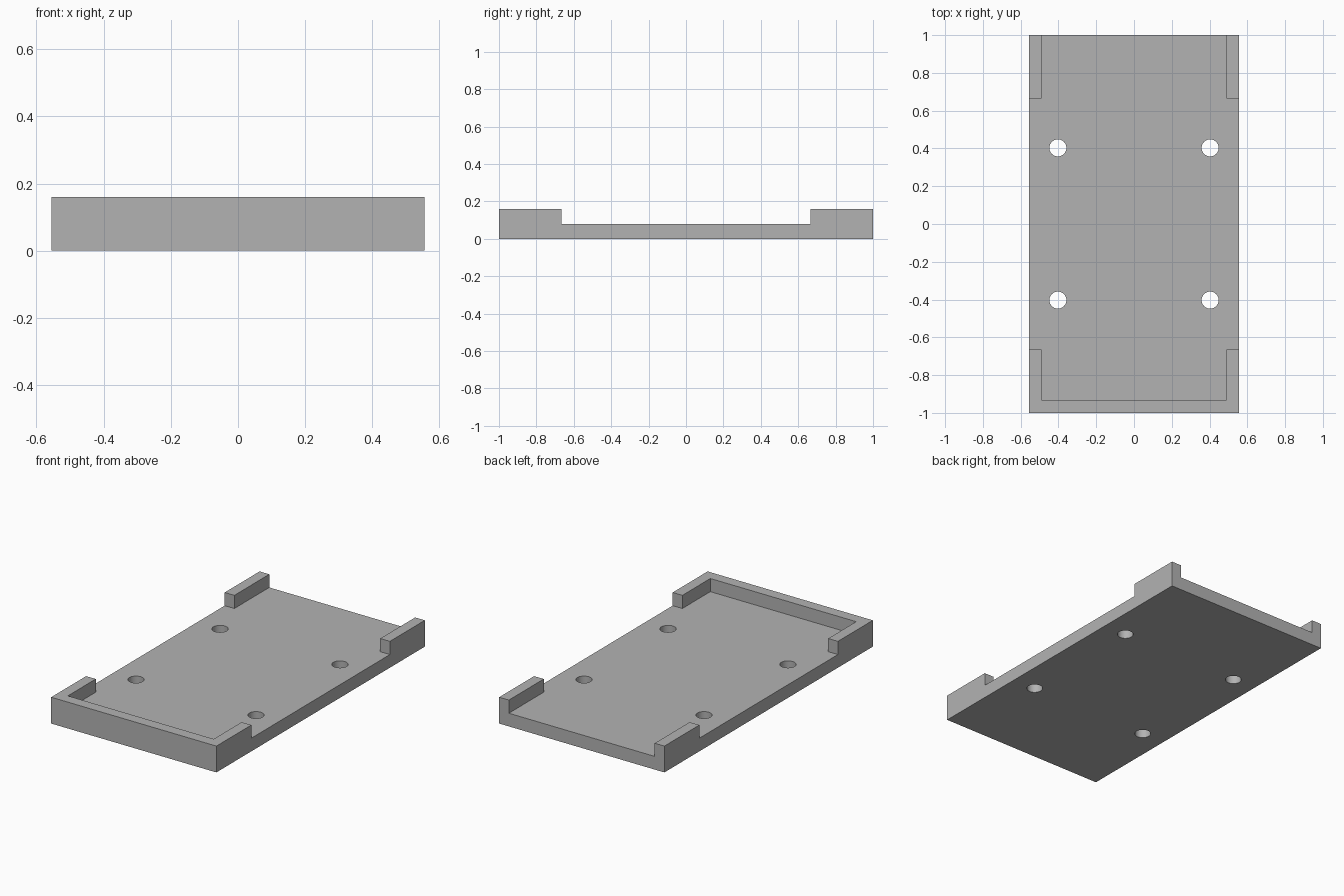
import bpy
import bmesh
from math import radians

cube = bpy.data.objects.get("Cube")
if cube:
    bpy.data.objects.remove(cube, do_unlink=True)

HALF_W, HALF_L, HEIGHT = 0.555, 1.0, 0.16
FLOOR = 0.08
INNER_X, INNER_FRONT = 0.49, -0.933
RAIL_END = 0.665
HOLE_POS, HOLE_R = 0.403, 0.045

grey = bpy.data.materials.new("plain grey")
grey.use_nodes = True
colour = (0.45, 0.45, 0.45, 1)
grey.diffuse_color = colour
grey.node_tree.nodes["Principled BSDF"].inputs["Base Color"].default_value = colour


def prism(name, outline, z0, z1):
    """Extrude a counter-clockwise outline from z0 to z1."""
    bm = bmesh.new()
    face = bm.faces.new([bm.verts.new((x, y, z0)) for x, y in outline])
    top = bmesh.ops.extrude_face_region(bm, geom=[face])["geom"]
    verts = [v for v in top if isinstance(v, bmesh.types.BMVert)]
    bmesh.ops.translate(bm, verts=verts, vec=(0, 0, z1 - z0))
    bmesh.ops.recalc_face_normals(bm, faces=bm.faces)
    mesh = bpy.data.meshes.new(name)
    bm.to_mesh(mesh)
    bm.free()
    mesh.materials.append(grey)
    obj = bpy.data.objects.new(name, mesh)
    bpy.context.collection.objects.link(obj)
    return obj


def cut(target, cutter):
    """Subtract the cutter from the target, then discard it."""
    cutter.hide_render = True
    mod = target.modifiers.new("cut", "BOOLEAN")
    mod.operation = "DIFFERENCE"
    mod.solver = "EXACT"
    mod.object = cutter
    bpy.ops.object.select_all(action="DESELECT")
    bpy.context.view_layer.objects.active = target
    target.select_set(True)
    bpy.ops.object.modifier_apply(modifier=mod.name)
    bpy.data.objects.remove(cutter, do_unlink=True)


# Solid block
tray = prism("tray", [(-HALF_W, -HALF_L), (HALF_W, -HALF_L),
                      (HALF_W, HALF_L), (-HALF_W, HALF_L)], 0, HEIGHT)

# Cross-shaped pocket: leaves the front wall and four corner rails
side, back = HALF_W + 0.1, HALF_L + 0.1
right_half = [(INNER_X, INNER_FRONT), (INNER_X, -RAIL_END), (side, -RAIL_END),
              (side, RAIL_END), (INNER_X, RAIL_END), (INNER_X, back)]
cross = right_half + [(-x, y) for x, y in reversed(right_half)]
cut(tray, prism("pocket_cutter", cross, FLOOR, HEIGHT + 0.1))

# Four round through holes
for sx in (-1, 1):
    for sy in (-1, 1):
        bpy.ops.mesh.primitive_cylinder_add(
            vertices=48, radius=HOLE_R, depth=0.5,
            location=(sx * HOLE_POS, sy * HOLE_POS, FLOOR / 2))
        hole = bpy.context.object
        hole.name = "hole_cutter"
        hole.data.materials.append(grey)
        cut(tray, hole)

# Round hole walls, crisp edges elsewhere
bpy.ops.object.select_all(action="DESELECT")
tray.select_set(True)
bpy.context.view_layer.objects.active = tray
bpy.ops.object.shade_smooth_by_angle(angle=radians(30))
